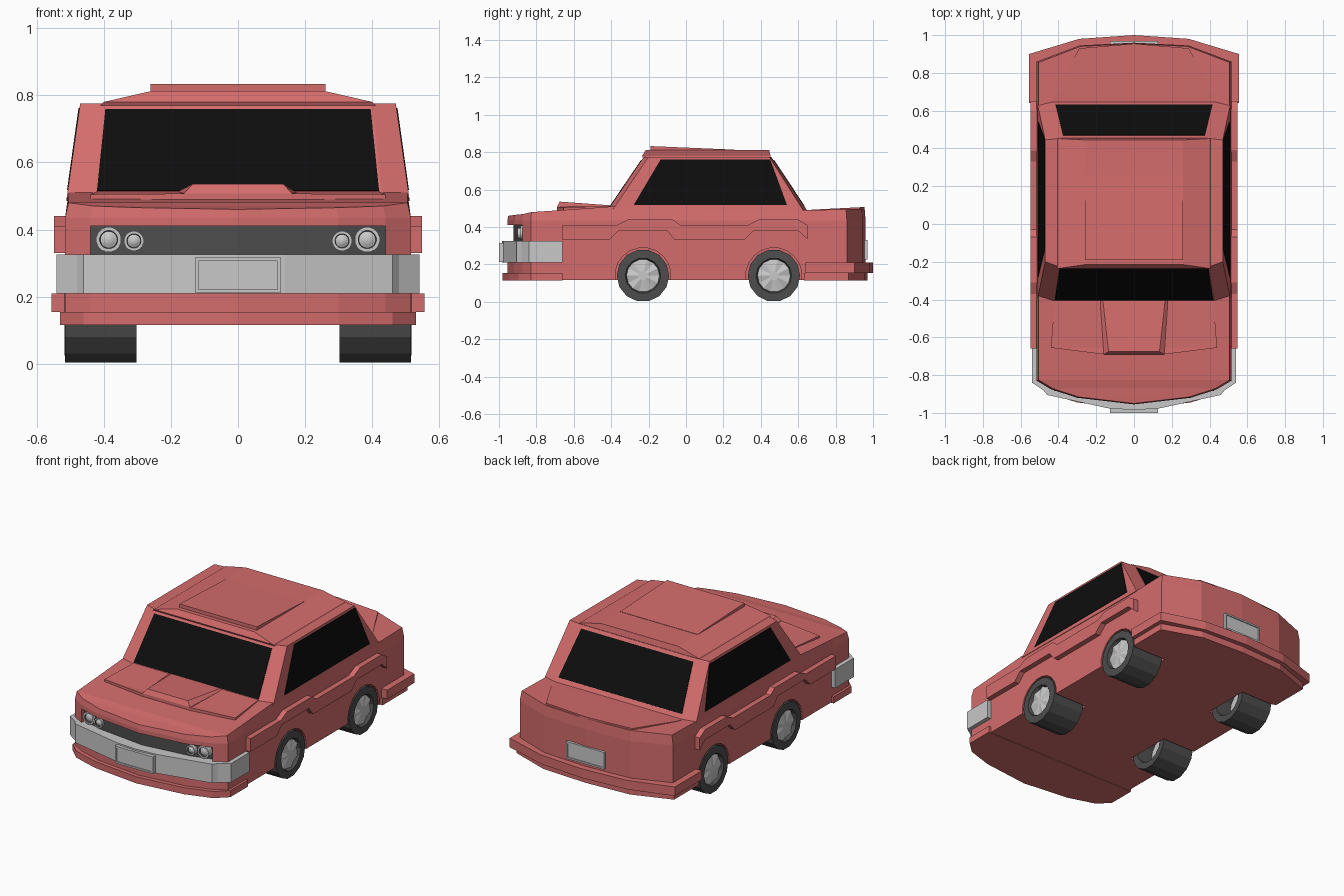
import bpy, bmesh, math
from mathutils import Vector

cube = bpy.data.objects.get("Cube")
if cube:
    bpy.data.objects.remove(cube, do_unlink=True)


def material(name, rgb):
    m = bpy.data.materials.new(name)
    m.use_nodes = True
    m.diffuse_color = (*rgb, 1)
    m.node_tree.nodes["Principled BSDF"].inputs["Base Color"].default_value = (*rgb, 1)
    return m


RED = material("red paint", (0.66, 0.15, 0.15))
BLACK = material("black glass", (0.004, 0.004, 0.004))
DARK = material("dark rubber", (0.075, 0.075, 0.075))
CHROME = material("light metal", (0.58, 0.58, 0.58))


def finish(name, bm, *mats):
    bmesh.ops.recalc_face_normals(bm, faces=bm.faces)
    mesh = bpy.data.meshes.new(name)
    bm.to_mesh(mesh)
    bm.free()
    for m in mats:
        mesh.materials.append(m)
    ob = bpy.data.objects.new(name, mesh)
    bpy.context.collection.objects.link(ob)
    return ob


def loft(name, layers, mat):
    """Symmetric solid: each layer is a right-half outline (x, y, z) from front to back."""
    bm = bmesh.new()
    rings = []
    for layer in layers:
        a = [bm.verts.new(p) for p in layer]
        b = [v if v.co.x == 0 else bm.verts.new((-v.co.x, v.co.y, v.co.z)) for v in a]
        loop = a + [m for v, m in zip(a[::-1], b[::-1]) if m != v]
        rings.append((a, b, loop))
    for (_, _, lo), (_, _, hi) in zip(rings, rings[1:]):
        for i in range(len(lo)):
            bm.faces.new((lo[i - 1], lo[i], hi[i], hi[i - 1]))
    for a, b, _ in (rings[0], rings[-1]):
        for i in range(len(a) - 1):
            bm.faces.new(list(dict.fromkeys((a[i], a[i + 1], b[i + 1], b[i]))))
    return finish(name, bm, mat)


def slab(name, half, z0, z1, mat):
    return loft(name, [[(x, y, z) for x, y in half] for z in (z0, z1)], mat)


def plate(name, corners, mat, thick=0.006):
    """Thin panel standing proud of a surface, facing away from the car's middle."""
    pts = [Vector(c) for c in corners]
    n = (pts[1] - pts[0]).cross(pts[2] - pts[0]).normalized()
    if n.dot(sum(pts, Vector()) / len(pts) - Vector((0, 0, 0.4))) < 0:
        n.negate()
    bm = bmesh.new()
    a = [bm.verts.new(p - n * thick / 2) for p in pts]
    b = [bm.verts.new(p + n * thick / 2) for p in pts]
    bm.faces.new(a)
    bm.faces.new(b)
    for i in range(len(a)):
        bm.faces.new((a[i - 1], a[i], b[i], b[i - 1]))
    return finish(name, bm, mat)


def lathe(name, profile, n, place, mats, slots):
    """Turn (radius, depth) points; slots gives the material of each band."""
    bm = bmesh.new()
    rings = []
    for r, d, wobble in profile:
        ring = []
        for i in range(n if r else 1):
            t = math.tau * (i + 0.5) / n
            ring.append(bm.verts.new(place(r * math.sin(t), -r * math.cos(t), d - wobble * (i % 2))))
        rings.append(ring)
    for lo, hi, slot in zip(rings, rings[1:], slots):
        for i in range(n):
            j = (i + 1) % n
            quad = (lo[i % len(lo)], lo[j % len(lo)], hi[j % len(hi)], hi[i % len(hi)])
            bm.faces.new(list(dict.fromkeys(quad))).material_index = slot
    return finish(name, bm, *mats)


# Main body with shoulder line and gently sloping top
outline = [(0, -0.955), (0.3, -0.92), (0.44, -0.875), (0.515, -0.83), (0.515, -0.68),
           (0.515, -0.4), (0.515, 0.64), (0.515, 0.86), (0.29, 0.945), (0, 0.96)]
tops = [0.46, 0.465, 0.47, 0.48, 0.49, 0.51, 0.49, 0.495, 0.497, 0.497]
body = loft("body", [[(x, y, 0.118) for x, y in outline],
                     [(x, y, 0.435) for x, y in outline],
                     [(x * 0.98, y * 0.995, z) for (x, y), z in zip(outline, tops)]], RED)

# Recess for the grille, and wheel arches
grille_front = [(0, -0.918), (0.3, -0.882), (0.44, -0.842)]
cutters = [slab("grille_cutter", [(0, -1.1), (0.3, -1.1), (0.44, -1.1)] + grille_front[::-1],
                0.3, 0.41, RED)]
WHEELS = [("front", -0.23), ("rear", 0.47)]
SIDES = [("left", 1), ("right", -1)]
for end, wy in WHEELS:
    for side, s in SIDES:
        cutters.append(lathe(f"{end}_{side}_arch_cutter",
                             [(0, 0.29, 0), (0.15, 0.29, 0), (0.15, 0.7, 0), (0, 0.7, 0)], 20,
                             lambda u, v, d: (s * d, wy + u, 0.14 + v), [RED], [0, 0, 0]))
for c in cutters:
    mod = body.modifiers.new(c.name, "BOOLEAN")
    mod.operation, mod.solver, mod.object = "DIFFERENCE", "EXACT", c
    c.hide_render = True
    c.hide_set(True)

# Grille and twin headlights
slab("grille", [(x, y - 0.003) for x, y in grille_front] + [(0.44, -0.8), (0, -0.8)],
     0.31, 0.411, DARK)
for side, s in SIDES:
    for part, lx, ly, lz, r in (("outer", 0.385, 0.885, 0.37, 0.038),
                                ("inner", 0.31, 0.9, 0.366, 0.03)):
        lathe(f"{part}_{side}_headlight",
              [(r, ly - 0.05, 0), (r, ly, 0), (r * 0.72, ly, 0), (r * 0.66, ly - 0.008, 0),
               (r * 0.3, ly - 0.002, 0), (0, ly, 0)], 16,
              lambda u, v, d: (s * lx + u, -d, lz + v), [CHROME, DARK], [0, 0, 1, 0, 0])

# Bumper, skirts and number plates
slab("front_bumper", [(0, -0.985), (0.14, -0.975), (0.46, -0.905), (0.48, -0.88),
                      (0.54, -0.84), (0.54, -0.66)], 0.21, 0.325, CHROME)
slab("front_skirt", [(0, -0.98), (0.3, -0.945), (0.46, -0.895), (0.53, -0.83), (0.53, -0.66)],
     0.115, 0.155, RED)
slab("rear_lower_skirt", [(0.53, 0.63), (0.53, 0.87), (0.29, 0.955), (0, 0.97)],
     0.115, 0.155, RED)
slab("rear_skirt", [(0.555, 0.64), (0.555, 0.9), (0.29, 0.98), (0, 1)], 0.155, 0.21, RED)
for end, y0, y1, z in (("front", -0.94, -0.994, 0.264), ("rear", 0.94, 0.964, 0.28)):
    slab(f"{end}_plate_backing", sorted([(0.128, y0), (0.128, y1)], key=lambda p: p[1]),
         z - 0.052, z + 0.052, CHROME)
    # raised frame around the plate
    yf = y1 + math.copysign(0.003, y1)
    for dz in (-0.047, 0.047):
        plate(f"{end}_plate_rail", [(x, yf, z + dz + h) for x, h in
              ((-0.128, -0.005), (0.128, -0.005), (0.128, 0.005), (-0.128, 0.005))], CHROME)
    for side, s in SIDES:
        plate(f"{end}_plate_{side}_edge", [(s * x, yf, z + h) for x, h in
              ((0.118, -0.042), (0.128, -0.042), (0.128, 0.042), (0.118, 0.042))], CHROME)

# Bonnet panel with scoop, boot lid with lip
bonnet = [(0, -0.69, 0.507), (0.16, -0.69, 0.507), (0.44, -0.655, 0.505),
          (0.42, -0.4, 0.513), (0, -0.41, 0.514)]
loft("bonnet", [[(x, y, 0.45) for x, y, z in bonnet], bonnet], RED)
loft("bonnet_scoop", [[(0.16, -0.69, 0.49), (0.18, -0.4, 0.49)],
                      [(0.16, -0.69, 0.508), (0.18, -0.4, 0.512)],
                      [(0.135, -0.675, 0.536), (0.165, -0.4, 0.516)]], RED)
lid = [(0.43, 0.66, 0.492), (0.42, 0.69, 0.494), (0.29, 0.93, 0.506), (0, 0.955, 0.507)]
loft("boot_lid", [[(x, y, 0.46) for x, y, z in lid], lid], RED)

# Cabin, roof and sunroof
loft("cabin", [[(0.43, -0.415, 0.495), (0.51, -0.39, 0.495), (0.51, 0.63, 0.485), (0.43, 0.65, 0.485)],
               [(0.4, -0.225, 0.776), (0.47, -0.2, 0.776), (0.47, 0.445, 0.776), (0.38, 0.455, 0.776)]],
     RED)
loft("roof", [[(0.41, -0.23, 0.77), (0.41, 0.452, 0.77)],
              [(0.4, -0.235, 0.78), (0.4, 0.452, 0.78)],
              [(0.26, -0.215, 0.812), (0.26, 0.445, 0.812)]], RED)
loft("sunroof", [[(0.26, -0.19, 0.8), (0.26, 0.26, 0.8)],
                 [(0.26, -0.19, 0.833), (0.26, 0.26, 0.814)]], RED)


# Windows, laid on the cabin slopes
def across(name, low, high):
    (xl, yl, zl), (xh, yh, zh) = low, high
    plate(name, [(-xl, yl, zl), (xl, yl, zl), (xh, yh, zh), (-xh, yh, zh)], BLACK)


across("windscreen", (0.42, -0.402, 0.515), (0.395, -0.238, 0.757))
across("rear_window", (0.415, 0.631, 0.513), (0.375, 0.468, 0.758))
for side, s in SIDES:
    plate(f"{side}_side_window",
          [(s * (0.51 - (z - 0.49) * 0.14), y, z) for y, z in
           ((-0.28, 0.517), (-0.135, 0.762), (0.45, 0.762), (0.54, 0.517))], BLACK)

# Side mouldings stepping up over the wheels
upper = [(-0.66, 0.41), (-0.37, 0.41), (-0.31, 0.44), (-0.07, 0.44), (-0.03, 0.41),
         (0.33, 0.41), (0.39, 0.44), (0.6, 0.44), (0.65, 0.41)]
lower = [(-0.66, 0.33), (-0.41, 0.33), (-0.36, 0.38), (-0.1, 0.38), (-0.06, 0.33),
         (0.31, 0.33), (0.36, 0.38), (0.6, 0.38), (0.65, 0.335)]
for side, s in SIDES:
    plate(f"{side}_moulding", [(s * 0.525, y, z) for y, z in upper + lower[::-1]], RED, 0.045)

# Wheels: faceted tyre with a dished, spoked rim
wheel = [(0, 0.508, 0), (0.025, 0.508, 0), (0.088, 0.505, 0.012), (0.095, 0.517, 0),
         (0.14, 0.515, 0), (0.14, 0.302, 0), (0.1, 0.302, 0), (0.09, 0.4, 0), (0, 0.4, 0)]
for end, wy in WHEELS:
    for side, s in SIDES:
        lathe(f"{end}_{side}_wheel", wheel, 14,
              lambda u, v, d: (s * d, wy + u, 0.1405 + v), [CHROME, DARK],
              [0, 0, 1, 1, 1, 1, 1, 0])
